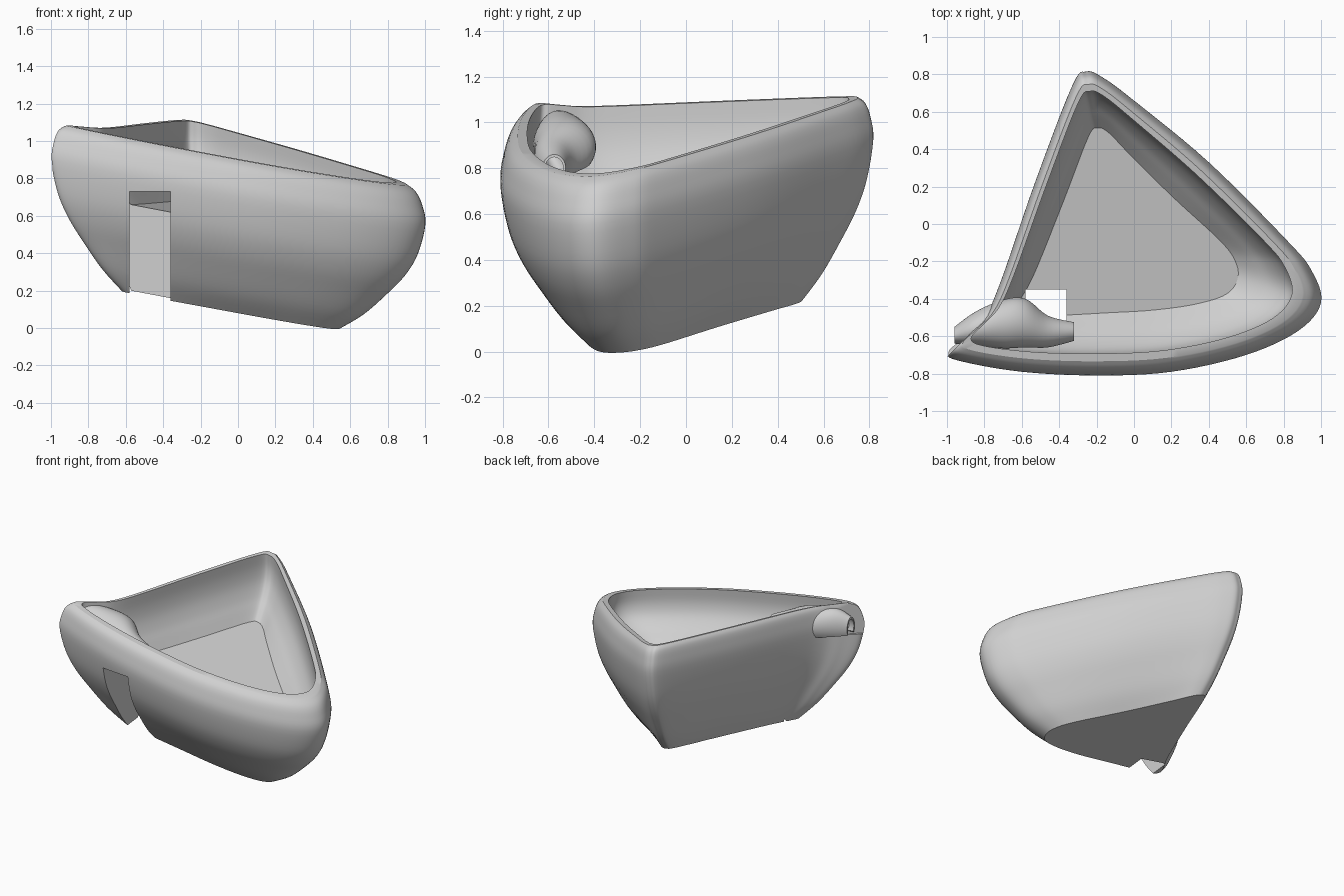
import bpy
import bmesh
import math
from mathutils import Vector

default_cube = bpy.data.objects.get("Cube")
if default_cube:
    bpy.data.objects.remove(default_cube, do_unlink=True)

# One plain grey for everything
grey = bpy.data.materials.new("plain grey")
grey.use_nodes = True
colour = (0.63, 0.63, 0.63, 1)
grey.diffuse_color = colour
grey.node_tree.nodes["Principled BSDF"].inputs["Base Color"].default_value = colour


def spline(points, steps, closed=False):
    """Catmull-Rom curve through the points."""
    points = [Vector(p) for p in points]
    count = len(points)
    result = []
    for i in range(count if closed else count - 1):
        if closed:
            a, b, c, d = (points[(i + k) % count] for k in (-1, 0, 1, 2))
        else:
            b, c = points[i], points[i + 1]
            a = points[i - 1] if i > 0 else b
            d = points[i + 2] if i + 2 < count else c
        for s in range(steps):
            t = s / steps
            result.append(b + (c - a) * (t / 2)
                          + (a * 2 - b * 5 + c * 4 - d) * (t * t / 2)
                          + (b * 3 - a - c * 3 + d) * (t ** 3 / 2))
    if not closed:
        result.append(points[-1])
    return result


def loft(name, rings):
    """Skin a stack of closed rings and cap both ends."""
    bm = bmesh.new()
    layers = [[bm.verts.new(p) for p in ring] for ring in rings]
    for low, high in zip(layers, layers[1:]):
        for i in range(len(low)):
            j = (i + 1) % len(low)
            bm.faces.new((low[i], low[j], high[j], high[i]))
    bm.faces.new(layers[0][::-1])
    bm.faces.new(layers[-1])
    bmesh.ops.recalc_face_normals(bm, faces=bm.faces)
    mesh = bpy.data.meshes.new(name)
    bm.to_mesh(mesh)
    bm.free()
    mesh.materials.append(grey)
    obj = bpy.data.objects.new(name, mesh)
    bpy.context.collection.objects.link(obj)
    return obj


def select_only(obj):
    bpy.ops.object.select_all(action="DESELECT")
    obj.select_set(True)
    bpy.context.view_layer.objects.active = obj


def cut_box(target, name, centre, size, turn=0):
    """Subtract a box turned about z, then discard the cutter."""
    bpy.ops.mesh.primitive_cube_add(size=1, location=centre,
                                    rotation=(0, 0, math.radians(turn)))
    cutter = bpy.context.object
    cutter.name = name
    cutter.scale = size
    cutter.hide_render = True
    cutter.data.materials.append(grey)
    modifier = target.modifiers.new("cut", "BOOLEAN")
    modifier.operation = "DIFFERENCE"
    modifier.solver = "EXACT"
    modifier.object = cutter
    select_only(target)
    bpy.ops.object.modifier_apply(modifier=modifier.name)
    bpy.data.objects.remove(cutter, do_unlink=True)


def smooth(obj, degrees):
    select_only(obj)
    bpy.ops.object.shade_smooth_by_angle(angle=math.radians(degrees))


# Rounded triangular outlines: at the widest level and at the base
widest = [(1, -.42), (.95, -.25), (.82, -.09), (.4, .33), (0, .66),
          (-.17, .785), (-.255, .815), (-.33, .74), (-.53, .22), (-.71, -.3),
          (-.8, -.5), (-.9, -.6), (-1, -.69), (-.92, -.735),
          (-.6, -.79), (-.2, -.81), (.2, -.79), (.6, -.7), (.88, -.57)]
base = [(.54, -.29), (.53, -.2), (.45, -.09), (.2, .14), (-.03, .37),
        (-.13, .475), (-.19, .505), (-.24, .46), (-.36, .15), (-.5, -.2),
        (-.56, -.33), (-.6, -.4), (-.62, -.46), (-.57, -.49),
        (-.4, -.48), (-.15, -.465), (.1, -.45), (.32, -.42), (.48, -.37)]
wide_ring = spline(widest, 6, closed=True)
base_ring = spline(base, 6, closed=True)


def level(spread, height):
    """Tilted ring between the base and widest outlines."""
    ring = []
    for b, w in zip(base_ring, wide_ring):
        p = b.lerp(w, spread)
        ring.append((p.x, p.y, height - .19 * p.x + .11 * p.y))
    return ring


# Bowl: bulging outside, flat rim, curved inside meeting a thick floor
outside = [(0, .13), (.28, .235), (.54, .365), (.76, .49), (.91, .62),
           (1, .79), (.96, .89), (.89, .95), (.78, .98)]
inside = [(.66, .98), (.67, .88), (.6, .79), (.43, .71), (.23, .65), (.03, .59)]
profile = spline(outside, 4) + spline(inside, 4)
bowl = loft("bowl", [level(spread, height) for spread, height in profile])

# Upright slot through the front and base, and a gap in the corner of the rim
cut_box(bowl, "slot_cutter", (-.47, -.7, .28), (.22, .7, .9))
cut_box(bowl, "gap_cutter", (-1.06, -.53, 1.1), (.45, .34, .5), turn=45)
smooth(bowl, 30)

# Hollow canopy through the gap: x, then centre and radius in y and z
canopy_path = [(-.96, -.595, .045, .92, .08), (-.85, -.56, .09, .93, .12),
               (-.7, -.535, .13, .91, .125), (-.58, -.53, .13, .88, .12),
               (-.46, -.575, .085, .83, .1), (-.32, -.575, .05, .8, .06)]
sweep = [math.radians(-35 + 10 * k) for k in range(26)]
arch = [(a, 1) for a in sweep] + [(a, .8) for a in reversed(sweep)]
rings = []
for x, y, width, z, height in spline(canopy_path, 5):
    rings.append([(x, y + width * r * math.cos(a), z + height * r * math.sin(a))
                  for a, r in arch])
canopy = loft("corner_canopy", rings)
smooth(canopy, 40)
